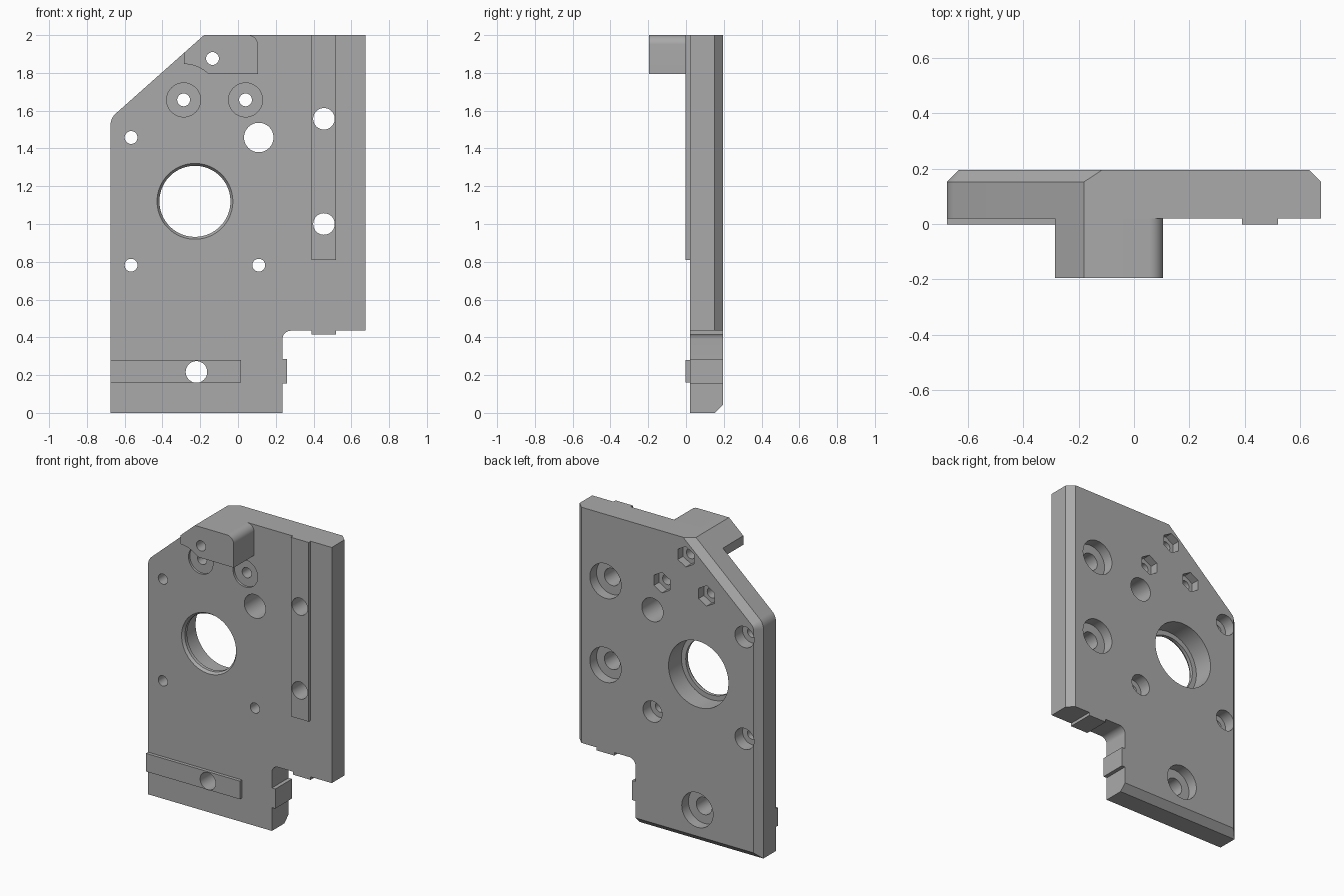
import bpy, bmesh, math
from mathutils import Matrix, Vector

cube = bpy.data.objects.get("Cube")
if cube:
    bpy.data.objects.remove(cube, do_unlink=True)

FRONT, BACK = 0.02, 0.195          # plate faces
RIB, BOSS = -0.002, -0.195         # fronts of the ribs and of the block

grey = bpy.data.materials.new("machined_grey")
grey.use_nodes = True
grey.diffuse_color = (0.4, 0.4, 0.4, 1)
grey.node_tree.nodes["Principled BSDF"].inputs["Base Color"].default_value = (0.4, 0.4, 0.4, 1)


def add_object(name, bm):
    bmesh.ops.recalc_face_normals(bm, faces=bm.faces)
    mesh = bpy.data.meshes.new(name)
    bm.to_mesh(mesh)
    bm.free()
    mesh.materials.append(grey)
    ob = bpy.data.objects.new(name, mesh)
    bpy.context.collection.objects.link(ob)
    return ob


def arc(cx, cz, r, a0, a1, steps=10):
    angles = [math.radians(a0 + (a1 - a0) * i / steps) for i in range(steps + 1)]
    return [(cx + r * math.cos(a), cz + r * math.sin(a)) for a in angles]


def fillet(before, corner, after, r):
    """Points of a tangent arc that rounds a corner."""
    c = Vector(corner)
    u, v = (Vector(before) - c).normalized(), (Vector(after) - c).normalized()
    half = u.angle(v) / 2
    mid = c + (u + v).normalized() * r / math.sin(half)
    p, q = c + u * r / math.tan(half) - mid, c + v * r / math.tan(half) - mid
    return [tuple(mid + p.lerp(q, i / 8).normalized() * r) for i in range(9)]


def extrude(points, y0, y1):
    """Solid from an x-z outline."""
    bm = bmesh.new()
    face = bm.faces.new([bm.verts.new((x, y0, z)) for x, z in points])
    made = bmesh.ops.extrude_face_region(bm, geom=[face])["geom"]
    verts = [g for g in made if isinstance(g, bmesh.types.BMVert)]
    bmesh.ops.translate(bm, verts=verts, vec=(0, y1 - y0, 0))
    return bm


def rectangle(x0, x1, z0, z1):
    return [(x0, z0), (x1, z0), (x1, z1), (x0, z1)]


def drill(bm, spot, r, y0, y1, sides=48, r_end=None):
    """Adds a round or hexagonal cutter along y."""
    place = Matrix.Translation((spot[0], (y0 + y1) / 2, spot[1]))
    bmesh.ops.create_cone(bm, cap_ends=True, segments=sides, radius1=r,
                          radius2=r if r_end is None else r_end, depth=y1 - y0,
                          matrix=place @ Matrix.Rotation(-math.pi / 2, 4, "X"))


# Plate outline with the notch, two locating tabs and a slanted corner
SIDE, STEP, LEDGE = 0.675, 0.235, 0.435
slant_top, slant_low = (-0.18, 2), (-SIDE, 1.56)
outline = [(-SIDE, 0), (STEP, 0), (STEP, 0.155), (0.26, 0.155), (0.26, 0.285), (STEP, 0.285)]
outline += fillet((STEP, 0.285), (STEP, LEDGE), (0.39, LEDGE), 0.045)
outline += [(0.39, LEDGE), (0.39, 0.415), (0.52, 0.415), (0.52, LEDGE), (SIDE, LEDGE), (SIDE, 2)]
outline += [slant_top] + fillet(slant_top, slant_low, (-SIDE, 0), 0.08)
bm = extrude(outline, FRONT, BACK)


def is_chamfered(edge):
    if any(v.co.y < BACK - 0.001 for v in edge.verts):
        return False
    m = (edge.verts[0].co + edge.verts[1].co) / 2
    on_slant = m.x < -0.2 and m.z > 1.4
    return m.z < 0.001 or abs(m.x) > SIDE - 0.001 or on_slant


# Chamfer along the rear of the sides, bottom and slant
bmesh.ops.bevel(bm, geom=[e for e in bm.edges if is_chamfered(e)], offset=0.043,
                offset_type="OFFSET", segments=1, affect="EDGES")
plate = add_object("plate", bm)

# Raised ribs on the front
vertical_rib = add_object("vertical_rib", extrude(rectangle(0.39, 0.52, 0.81, 2), RIB, FRONT))
lower_rib = add_object("lower_rib", extrude(rectangle(-SIDE, 0.015, 0.16, 0.28), RIB, FRONT))

# Projecting block at the top, relieved around the fastener below it
nut_left, nut_right, nut_top = (-0.288, 1.657), (0.04, 1.657), (-0.135, 1.876)
slope = (2 - 1.56) / (SIDE - 0.18)
shape = [slant_top, (-0.285, 2 - 0.105 * slope)]
shape += arc(*nut_left, 0.19, 89, 47)
shape += [(0.105, 1.795)] + fillet((0.105, 1.795), (0.105, 2), slant_top, 0.05)
block = add_object("top_block", extrude(shape, BOSS, FRONT))

# Hole positions
bore = (-0.228, 1.12)
small = [(bore[0] - 0.338, bore[1] + 0.338), (bore[0] - 0.338, bore[1] - 0.338),
         (bore[0] + 0.338, bore[1] - 0.338)]
rib_bolts = [(0.455, 1.557), (0.455, 1.0), (-0.22, 0.217)]

# Straight through holes
through = bmesh.new()
for spot in small + [nut_left, nut_right, nut_top]:
    drill(through, spot, 0.034, -0.3, 0.3, 32)
for spot in rib_bolts:
    drill(through, spot, 0.057, -0.3, 0.3)
drill(through, (bore[0] + 0.338, bore[1] + 0.338), 0.078, -0.3, 0.3)
drill(through, bore, 0.188, -0.3, 0.3, 96)
through_cutter = add_object("through_hole_cutter", through)

# Counterbores, nut pockets and the bore seat
recess = bmesh.new()
for spot in small:
    drill(recess, spot, 0.07, BACK - 0.08, 0.3, 32)
for spot in rib_bolts:
    drill(recess, spot, 0.115, BACK - 0.07, 0.3)
for spot in (nut_left, nut_right, nut_top):
    drill(recess, spot, 0.068, BACK - 0.055, 0.3, 6)
for spot in (nut_left, nut_right):
    drill(recess, spot, 0.09, -0.05, FRONT + 0.015)
drill(recess, bore, 0.22, BACK - 0.135, 0.3, 96)
drill(recess, bore, 0.208, FRONT - 0.01, FRONT + 0.02, 96, 0.186)
recess_cutter = add_object("recess_cutter", recess)

# Cut the holes, then shade
jobs = {plate: (through_cutter, recess_cutter), vertical_rib: (through_cutter,),
        lower_rib: (through_cutter,), block: (through_cutter,)}
for ob, cutters in jobs.items():
    bpy.ops.object.select_all(action="DESELECT")
    ob.select_set(True)
    bpy.context.view_layer.objects.active = ob
    for cutter in cutters:
        mod = ob.modifiers.new("holes", "BOOLEAN")
        mod.operation, mod.solver, mod.object = "DIFFERENCE", "EXACT", cutter
        bpy.ops.object.modifier_apply(modifier=mod.name)
    bpy.ops.object.shade_smooth_by_angle(angle=math.radians(30))
for cutter in (through_cutter, recess_cutter):
    bpy.data.objects.remove(cutter, do_unlink=True)
